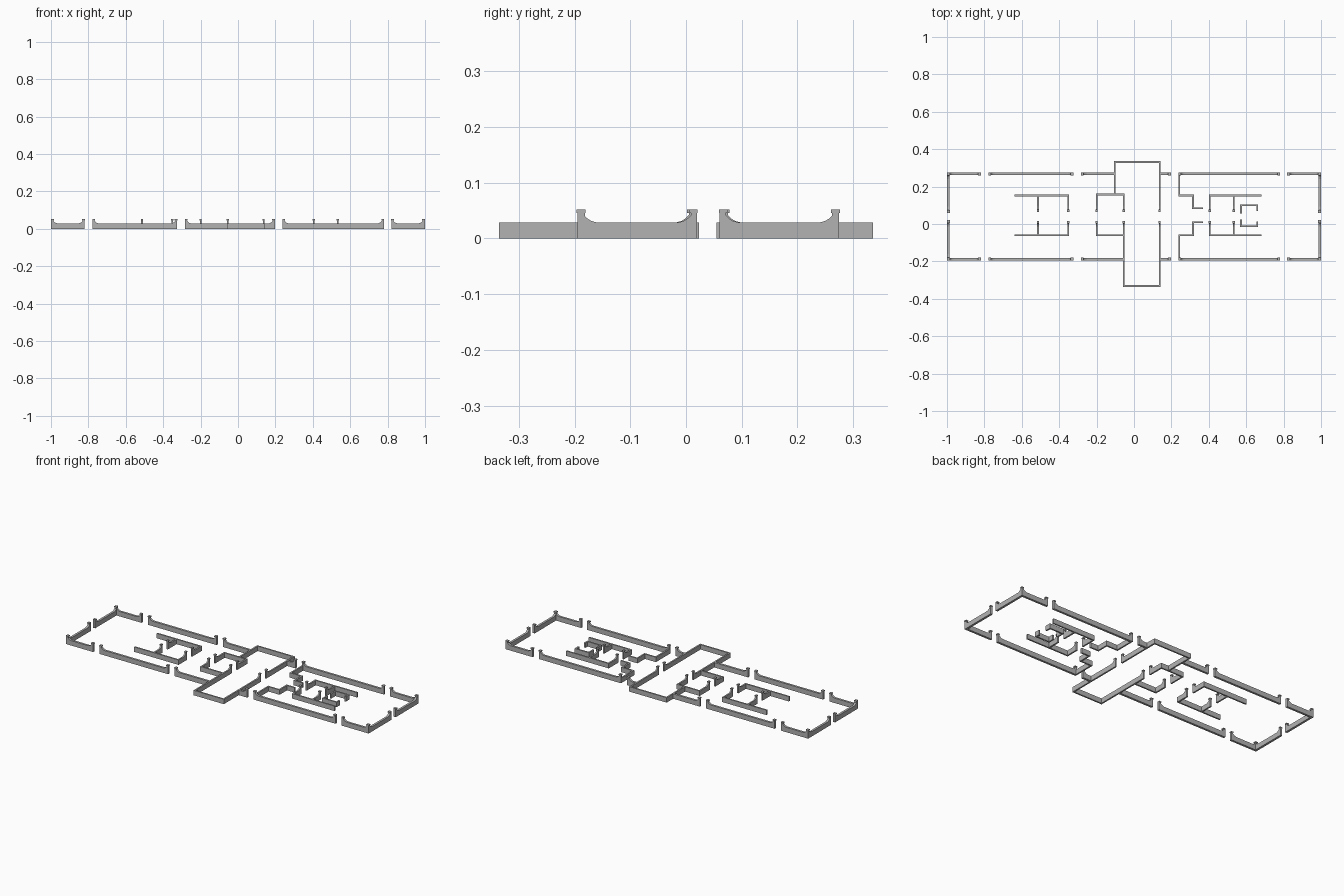
import bpy, bmesh, math
from mathutils import Matrix, Vector

if "Cube" in bpy.data.objects:
    bpy.data.objects.remove(bpy.data.objects["Cube"])

stone = bpy.data.materials.new("grey stone")
stone.diffuse_color = (0.45, 0.45, 0.45, 1)
stone.use_nodes = True
stone.node_tree.nodes["Principled BSDF"].inputs["Base Color"].default_value = stone.diffuse_color

H = 0.029          # plain wall height
POST = 0.011       # length of a raised wall end
THICK, THIN = 0.013, 0.009
# distance from the wall end, height: post, then a concave ramp down to the wall top
RAMP = [(0, 0.046), (POST, 0.046), (POST, 0.042), (0.017, 0.036), (0.024, 0.0315), (0.033, H)]


def box(bm, s0, s1, w, z0, z1):
    m = Matrix.Translation(((s0 + s1) / 2, 0, (z0 + z1) / 2)) @ Matrix.Diagonal((s1 - s0, w, z1 - z0, 1))
    bmesh.ops.create_cube(bm, size=1, matrix=m)


def wall(name, a, b, up="", t=THIN):
    """Wall from a to b. up holds 'a' and/or 'b' for the ends that sweep up to a capped post."""
    a, b = Vector((*a, 0)), Vector((*b, 0))
    L = (b - a).length
    k = min(1, 0.9 * L / (0.033 * max(1, len(up))))
    start = [(d * k, z) for d, z in RAMP] if "a" in up else [(0, H)]
    end = [(L - d * k, z) for d, z in RAMP] if "b" in up else [(L, H)]
    pts = [(0, 0)] + start + end[::-1] + [(L, 0)]
    bm = bmesh.new()
    face = bm.faces.new([bm.verts.new((s, -t / 2, z)) for s, z in pts])
    ext = bmesh.ops.extrude_face_region(bm, geom=[face])
    bmesh.ops.translate(bm, vec=(0, t, 0), verts=[v for v in ext["geom"] if isinstance(v, bmesh.types.BMVert)])
    # caps on the posts
    if "a" in up:
        box(bm, -0.001, POST * k + 0.003, t + 0.003, 0.046, 0.052)
    if "b" in up:
        box(bm, L - POST * k - 0.003, L + 0.001, t + 0.003, 0.046, 0.052)
    bmesh.ops.recalc_face_normals(bm, faces=bm.faces)
    ang = math.atan2(b.y - a.y, b.x - a.x)
    bm.transform(Matrix.Translation(a) @ Matrix.Rotation(ang, 4, "Z"))
    me = bpy.data.meshes.new(name)
    bm.to_mesh(me)
    bm.free()
    me.materials.append(stone)
    bpy.context.collection.objects.link(bpy.data.objects.new(name, me))


def path(name, pts, up=""):
    """Chain of thin walls with filled corners; up marks raised first/last ends."""
    n = len(pts) - 1
    for i in range(n):
        p, q = Vector(pts[i]), Vector(pts[i + 1])
        d = (q - p).normalized() * THIN / 2
        u = ("a" if i == 0 and "a" in up else "") + ("b" if i == n - 1 and "b" in up else "")
        wall(name, p - d if i else p, q + d if i < n - 1 else q, u)


# outer enclosure, long sides
S, N = -0.188, 0.268
for y, label, left_join in ((S, "front", -0.055), (N, "back", -0.105)):
    for x0, x1, up in ((-0.998, -0.82, "ab"), (-0.778, -0.325, "ab"), (-0.283, left_join, "a"),
                       (0.14, 0.197, "b"), (0.238, 0.78, "ab"), (0.82, 0.998, "ab")):
        wall(label + "_outer_wall", (x0, y), (x1, y), up, THICK)

# outer enclosure, short sides with a gateway
for x, label in ((-0.992, "left"), (0.992, "right")):
    wall(label + "_outer_wall", (x, S - 0.006), (x, 0.02), "ab", THICK)
    wall(label + "_outer_wall", (x, 0.06), (x, N + 0.006), "ab", THICK)

D0, D1 = 0.016, 0.064      # doorway edges shared by the inner walls
LO, HI = -0.06, 0.152      # inner room sides

# central hall
path("central_hall_front", [(-0.055, D0), (-0.055, -0.331), (0.137, -0.331), (0.137, D0)], "ab")
path("central_hall_back", [(0.137, D1), (0.137, 0.331), (-0.103, 0.331), (-0.103, HI + 0.006)], "a")

# antechamber left of the hall
path("antechamber_back", [(-0.2, D1), (-0.2, HI + 0.006), (-0.055, HI + 0.006), (-0.055, D1)], "ab")
path("antechamber_front", [(-0.2, D0), (-0.2, LO), (-0.055, LO)], "a")

# left sanctuary and right sanctuary: long side walls with two cross walls
for label, x_open, x_end, x_cross in (("left", -0.64, -0.352, -0.513), ("right", 0.682, 0.405, 0.533)):
    path(label + "_room_back", [(x_open, HI), (x_end, HI), (x_end, D1)], "b")
    path(label + "_room_front", [(x_open, LO), (x_end, LO), (x_end, D0)], "b")
    wall(label + "_cross_wall_back", (x_cross, HI), (x_cross, D1), "b")
    wall(label + "_cross_wall_front", (x_cross, LO), (x_cross, D0), "b")

# stepped passage between the outer wall and the right room
path("stepped_passage_back", [(0.242, N), (0.242, HI), (0.315, HI), (0.315, 0.084), (0.37, 0.084)])
path("stepped_passage_front", [(0.242, S), (0.242, LO), (0.315, LO), (0.315, 0.01), (0.37, 0.01)])

# small shrine
path("shrine_back", [(0.572, 0.055), (0.572, 0.1), (0.659, 0.1), (0.659, 0.07)])
path("shrine_front", [(0.572, 0.023), (0.572, -0.012), (0.659, -0.012), (0.659, 0.014)])
